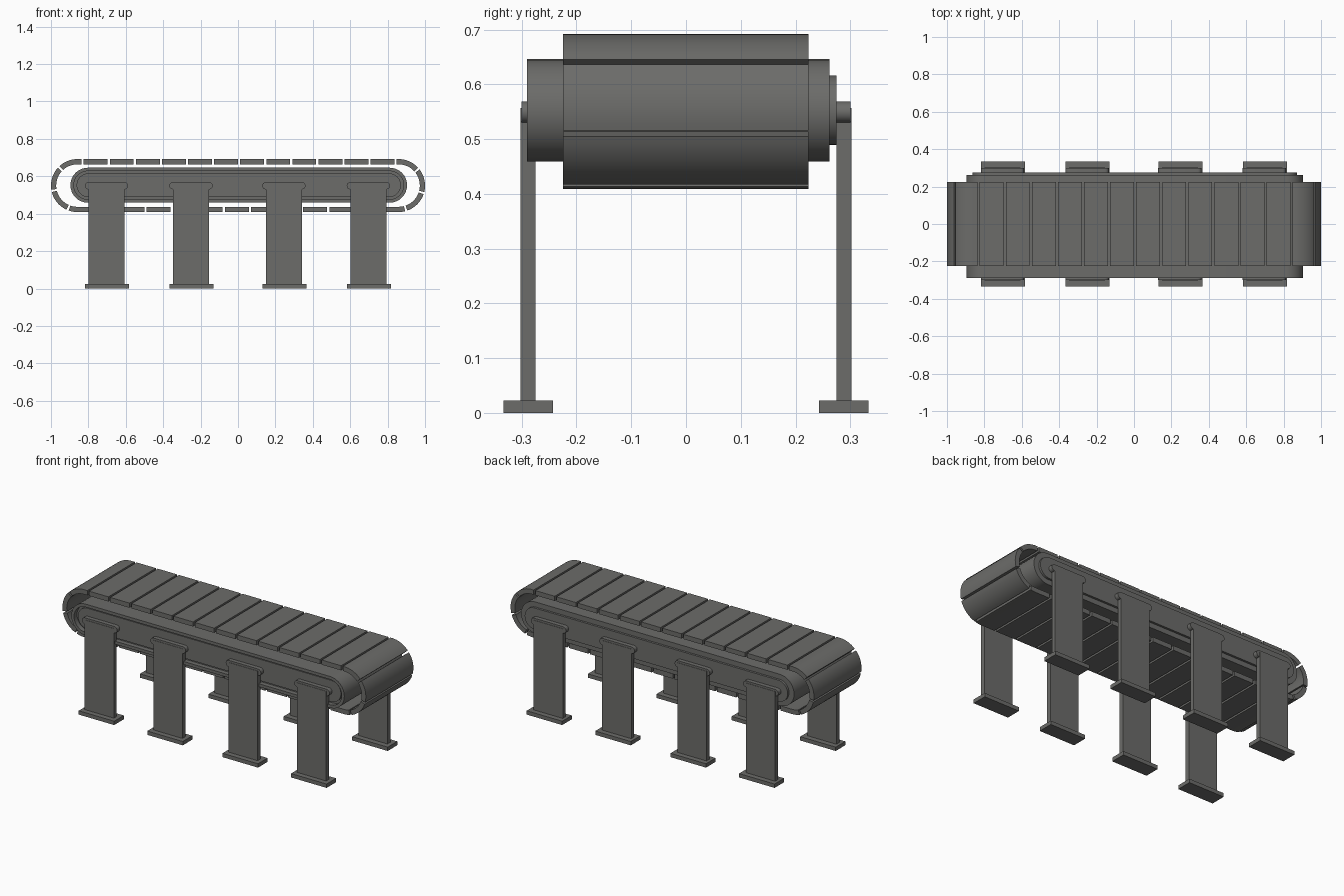
import bpy, bmesh, math

if "Cube" in bpy.data.objects:
    bpy.data.objects.remove(bpy.data.objects["Cube"])

grey = bpy.data.materials.new("dark warm grey")
grey.diffuse_color = (0.15, 0.15, 0.143, 1)
grey.use_nodes = True
grey.node_tree.nodes["Principled BSDF"].inputs["Base Color"].default_value = grey.diffuse_color


def finish(name, bm, smooth=False):
    bmesh.ops.recalc_face_normals(bm, faces=bm.faces)
    me = bpy.data.meshes.new(name)
    bm.to_mesh(me)
    bm.free()
    me.materials.append(grey)
    ob = bpy.data.objects.new(name, me)
    bpy.context.collection.objects.link(ob)
    if smooth:
        bpy.ops.object.select_all(action='DESELECT')
        ob.select_set(True)
        bpy.context.view_layer.objects.active = ob
        bpy.ops.object.shade_smooth_by_angle(angle=math.radians(30))
    return ob


def box(name, x0, x1, y0, y1, z0, z1):
    bm = bmesh.new()
    bmesh.ops.create_cube(bm, size=1)
    for v in bm.verts:
        v.co = ((x0 + x1) / 2 + v.co.x * (x1 - x0),
                (y0 + y1) / 2 + v.co.y * (y1 - y0),
                (z0 + z1) / 2 + v.co.z * (z1 - z0))
    return finish(name, bm)


def stadium(cx, cz, half, r, n=16):
    """Rounded slot outline in the xz plane; half is half the full length."""
    pts = []
    for side in (1, -1):
        for i in range(n + 1):
            a = math.pi * i / n
            pts.append((cx + side * (half - r + r * math.sin(a)),
                        cz + side * r * math.cos(a)))
    return pts


def prism(name, outer, y0, y1, inner=None):
    """Extrude an outline along y, solid or as a ring."""
    bm = bmesh.new()
    rings = [[bm.verts.new((x, y, z)) for x, z in loop]
             for loop in ([outer, inner] if inner else [outer]) for y in (y0, y1)]
    n = len(outer)

    def bridge(a, b):
        for i in range(n):
            j = (i + 1) % n
            bm.faces.new((a[i], a[j], b[j], b[i]))

    bridge(rings[0], rings[1])
    if inner:
        bridge(rings[2], rings[3])
        bridge(rings[0], rings[2])
        bridge(rings[1], rings[3])
    else:
        bm.faces.new(rings[0])
        bm.faces.new(rings[1])
    return finish(name, bm, True)


# Belt of separate slats, spaced along the outer loop
R, T, ZC, HALF = 0.1415, 0.028, 0.5505, 0.8585
ARC, STRAIGHT = math.pi * R, 2 * HALF
LENGTH = 2 * (ARC + STRAIGHT)


def on_loop(s, r):
    """Point at distance s from the top middle, offset to radius r."""
    s = (s + HALF) % LENGTH
    side = 1
    if s >= STRAIGHT + ARC:
        s -= STRAIGHT + ARC
        side = -1
    if s <= STRAIGHT:
        x, z = s - HALF, r
    else:
        a = (s - STRAIGHT) / R
        x, z = HALF + r * math.sin(a), r * math.cos(a)
    return side * x, ZC + side * z


SLATS, GAP = 31, 0.012
PITCH = LENGTH / SLATS
for k in range(SLATS):
    s0, s1 = 0.006 + k * PITCH + GAP / 2, 0.006 + (k + 1) * PITCH - GAP / 2
    # breakpoints where the straight runs meet the curved ends
    cuts = [s0 + (s1 - s0) * i / 10 for i in range(11)]
    for b in (HALF, HALF + ARC, HALF + ARC + STRAIGHT, HALF + 2 * ARC + STRAIGHT):
        if s0 < b < s1:
            cuts.append(b)
    cuts.sort()
    outline = [on_loop(s, R) for s in cuts] + [on_loop(s, R - T) for s in reversed(cuts)]
    prism(f"belt_slat_{k + 1}", outline, -0.2245, 0.2235)

# Conveyor body, raised front rim and side panels
CX, CZ = 0.004, 0.5525
body = stadium(CX, CZ, 0.9, 0.0935)
prism("conveyor_body", body, -0.262, 0.262)
prism("front_rim", body, -0.29, -0.262, stadium(CX, CZ, 0.882, 0.0755))
prism("front_panel", stadium(CX, CZ, 0.867, 0.0635), -0.275, -0.262)
prism("back_panel", stadium(CX, CZ, 0.867, 0.0635), 0.262, 0.275)

# Legs, feet and mounting bars on both sides
for side, word in ((-1, "front"), (1, "back")):
    for i, x in enumerate((-0.7, -0.248, 0.248, 0.7)):
        lx = x - 0.003

        def span(a, b):
            return sorted((side * a, side * b))

        box(f"{word}_leg_{i + 1}", lx - 0.096, lx + 0.096, *span(0.275, 0.302), 0.02, 0.557)
        box(f"{word}_foot_{i + 1}", x - 0.117, x + 0.117, *span(0.243, 0.333), 0, 0.023)
        prism(f"{word}_mounting_bar_{i + 1}", stadium(lx, 0.5495, 0.116, 0.0195, 8),
              *span(0.27, 0.3))
